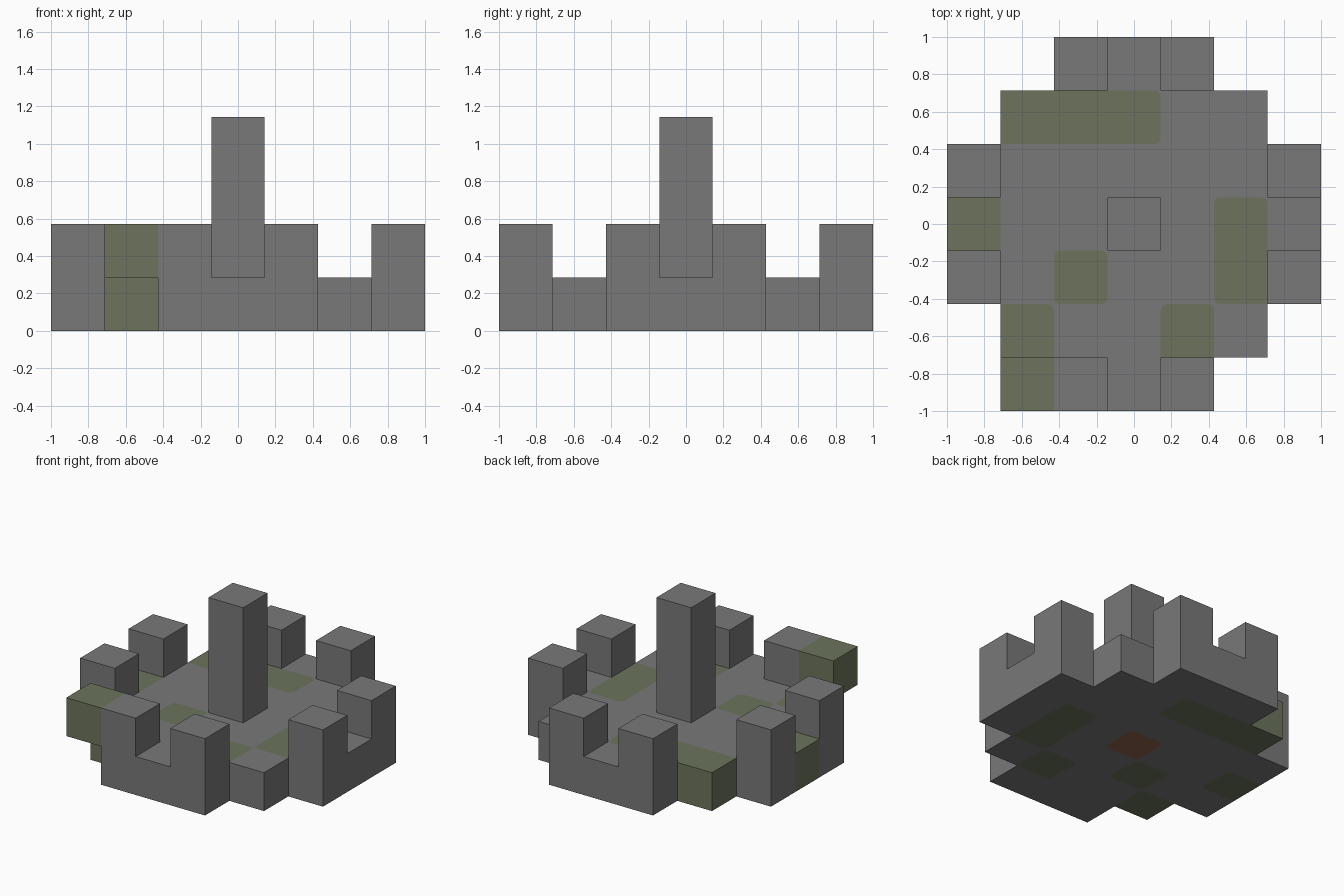
import bpy
import bmesh
import math
from mathutils import Vector

cube = bpy.data.objects.get("Cube")
if cube:
    bpy.data.objects.remove(cube, do_unlink=True)

U = 2 / 7        # block size
R = 0.12         # rounding of painted patches, as a share of a block


def material(name, rgb):
    mat = bpy.data.materials.new(name)
    mat.use_nodes = True
    mat.diffuse_color = (*rgb, 1)
    mat.node_tree.nodes["Principled BSDF"].inputs["Base Color"].default_value = (*rgb, 1)
    return mat


STONE, MOSS, EMBER = range(3)
materials = [
    material("grey stone", (0.19, 0.19, 0.19)),
    material("mossy stone", (0.15, 0.174, 0.107)),
    material("ember brown", (0.266, 0.125, 0.07)),
]

# Round floor: half width of each row of blocks
platform = {}
for y in range(-3, 4):
    half = {3: 1, 2: 2}.get(abs(y), 3)
    for x in range(-half, half + 1):
        platform[x, y, 0] = STONE

# Battlements in pairs on the four sides, plus one overhanging block
for s in (-1, 1):
    for t in (-3, 3):
        platform[s, t, 1] = STONE
        platform[t, s, 1] = STONE
platform[-2, -3, 1] = MOSS

# Mossy floor blocks and the core block under the pillar
for x, y in [(-2, 2), (-1, 2), (0, 2), (2, 0), (2, -1), (-3, 0),
             (-1, -1), (-2, -2), (1, -2)]:
    platform[x, y, 0] = MOSS
platform[0, 0, 0] = EMBER

# Central pillar
pillar = {(0, 0, z): STONE for z in (1, 2, 3)}
blocks = {**platform, **pillar}


def add(a, b):
    return tuple(i + j for i, j in zip(a, b))


def patch_ends(cell, normal, side, color):
    """True where a flush block of another colour lies beside this face."""
    other = add(cell, side)
    return (other in blocks and blocks[other] != color
            and add(other, normal) not in blocks)


def add_face(bm, cell, normal, color):
    n = Vector(normal)
    u = Vector((n.y, n.z, n.x))
    v = n.cross(u)
    center = Vector(cell) + n / 2

    def vert(p):
        q = (center + p) * U
        return bm.verts.new((q.x, q.y, q.z + U / 2))

    def poly(points, index):
        bm.faces.new([vert(p) for p in points]).material_index = index

    outline = []
    for a, b in ((u, v), (v, -u), (-u, -v), (-v, u)):
        corner = (a + b) / 2
        start, end = corner - b * R, corner - a * R
        sides = [tuple(int(c) for c in d) for d in (a, b)]
        if color != STONE and all(patch_ends(cell, normal, s, color) for s in sides):
            # Rounded patch corner, with a stone sliver outside it
            pivot = corner - (a + b) * R
            arc = [pivot + (a * math.cos(k * math.pi / 8) + b * math.sin(k * math.pi / 8)) * R
                   for k in range(5)]
            outline += arc
            poly([corner] + arc[::-1], STONE)
        else:
            outline += [start, corner, end]
    poly(outline, color)


def build(name, cells):
    bm = bmesh.new()
    for cell, color in cells.items():
        for axis in range(3):
            for sign in (-1, 1):
                normal = tuple(sign * (i == axis) for i in range(3))
                if add(cell, normal) not in blocks:
                    add_face(bm, cell, normal, color)
    bmesh.ops.remove_doubles(bm, verts=bm.verts, dist=0.0005)
    mesh = bpy.data.meshes.new(name)
    bm.to_mesh(mesh)
    bm.free()
    for mat in materials:
        mesh.materials.append(mat)
    obj = bpy.data.objects.new(name, mesh)
    bpy.context.collection.objects.link(obj)


build("platform_with_battlements", platform)
build("central_pillar", pillar)
